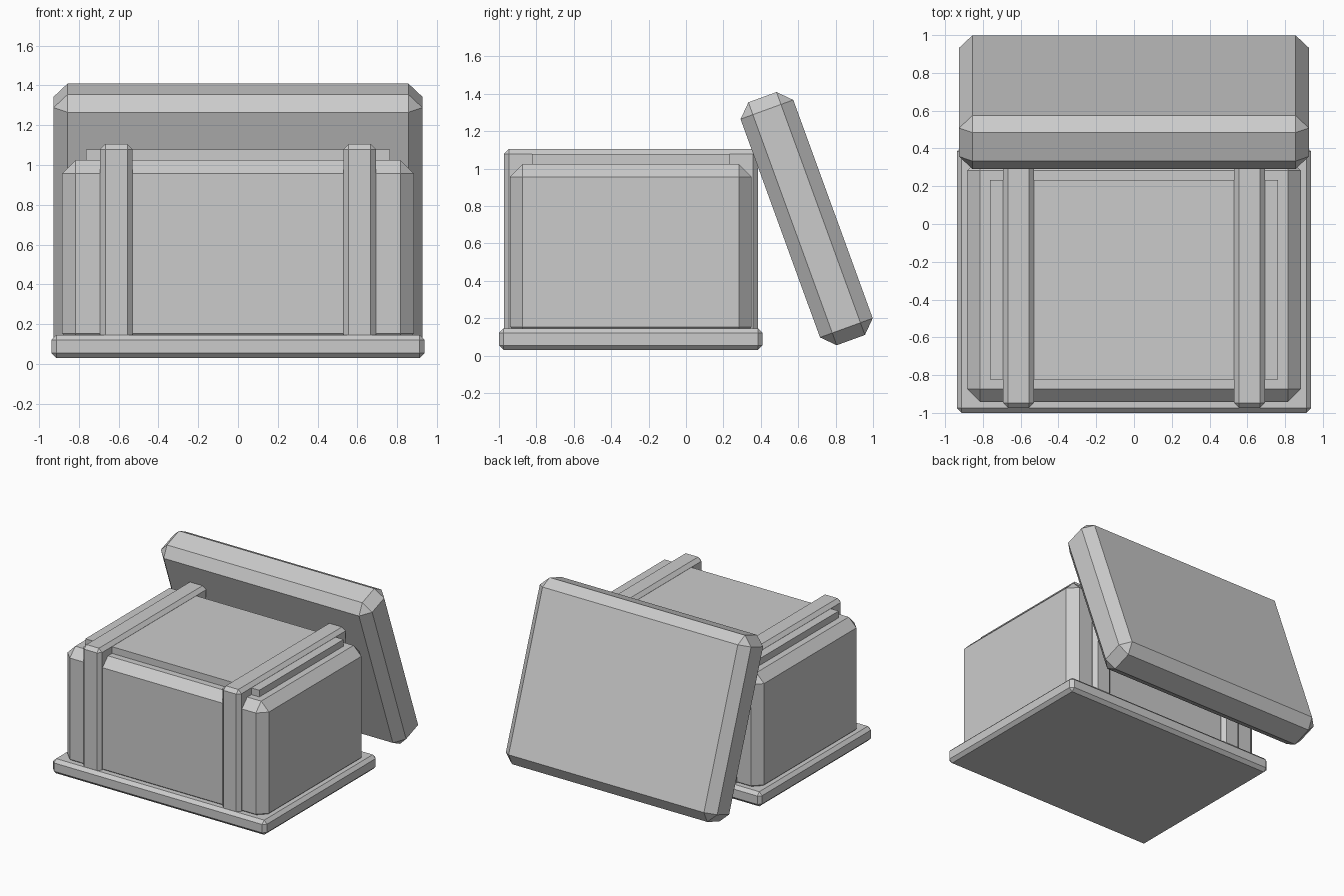
import bpy
from math import radians

if "Cube" in bpy.data.objects:
    bpy.data.objects.remove(bpy.data.objects["Cube"])


def box(name, center, size, bevel=0.0, tilt=0.0):
    """Box with single-segment chamfered edges."""
    bpy.ops.mesh.primitive_cube_add(size=1, location=center)
    ob = bpy.context.object
    ob.name = name
    ob.scale = size
    bpy.ops.object.transform_apply(location=False, rotation=False, scale=True)
    ob.rotation_euler.x = radians(tilt)
    if bevel:
        mod = ob.modifiers.new("chamfer", 'BEVEL')
        mod.width = bevel
        mod.segments = 1
        mod.limit_method = 'NONE'
    return ob


MID_Y = -0.295  # centre line of the chest

# Base slab and main body
box("base_plinth", (0, MID_Y, 0.088), (1.874, 1.41, 0.116), 0.025)
box("chest_body", (0, MID_Y, 0.555), (1.766, 1.293, 0.938), 0.068)

# Raised panel filling the top opening
box("top_panel", (0, MID_Y, 1.03), (1.526, 1.055, 0.094))

# Bands wrapping over the body
for side, label in ((-1, "left"), (1, "right")):
    box(label + "_band", (side * 0.611, MID_Y, 0.595), (0.164, 1.358, 1.02), 0.027)

# Lid leaning against the back
box("leaning_lid", (0, 0.645, 0.732), (1.852, 0.30, 1.382), 0.07, tilt=20)
